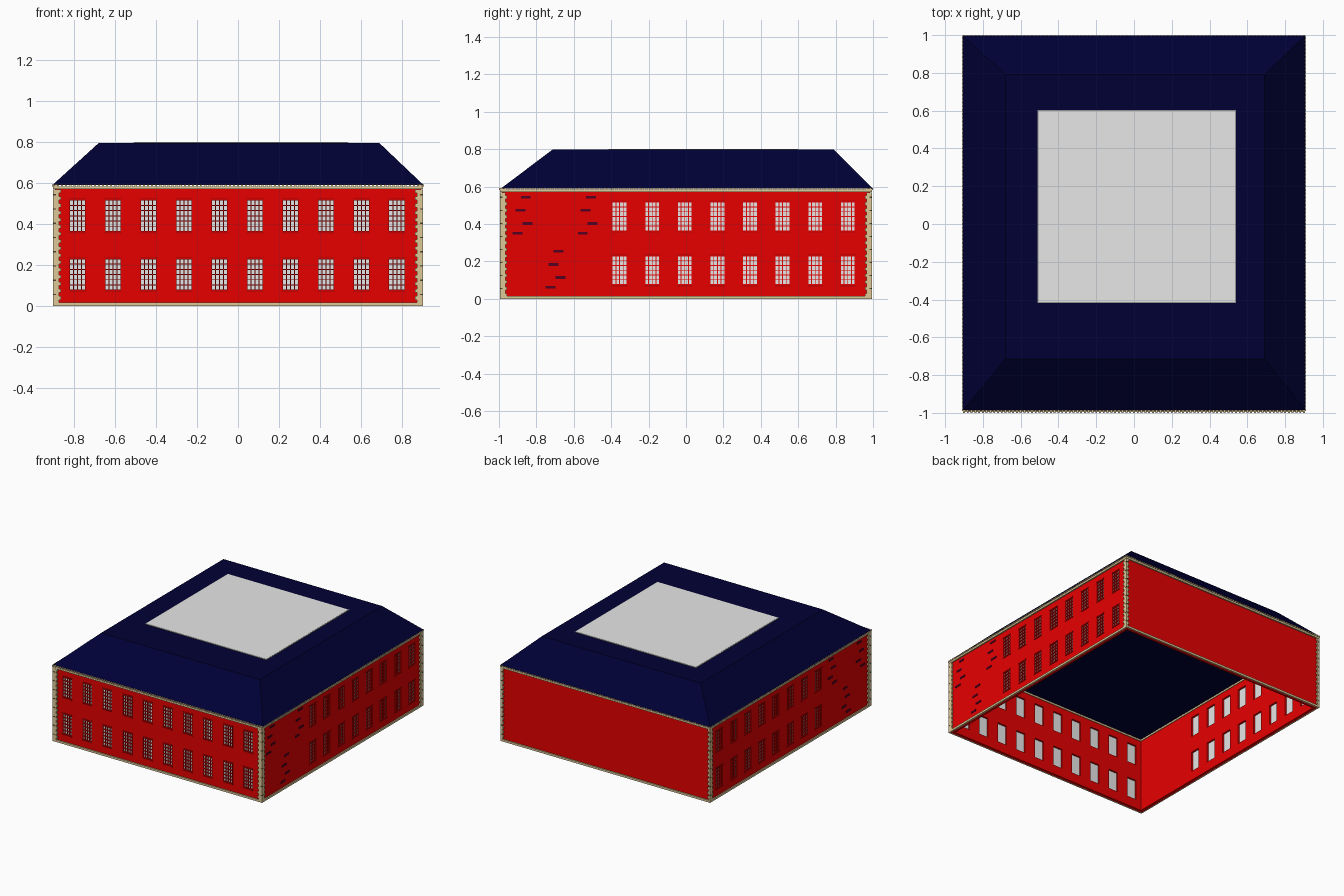
import bpy, bmesh
from mathutils import Vector, Matrix

cube = bpy.data.objects.get("Cube")
if cube:
    bpy.data.objects.remove(cube, do_unlink=True)


def material(name, r, g, b):
    m = bpy.data.materials.new(name)
    m.use_nodes = True
    m.diffuse_color = (r, g, b, 1)
    m.node_tree.nodes["Principled BSDF"].inputs["Base Color"].default_value = (r, g, b, 1)
    return m


RED = material("red brick", 0.83, 0, 0)
SILL = material("deep red brick", 0.55, 0, 0)
MAROON = material("maroon", 0.09, 0, 0.015)
NAVY = material("navy roof", 0, 0, 0.036)
STONE = material("cream stone", 0.74, 0.59, 0.31)
JOINT = material("dark joint", 0.08, 0.065, 0.03)
EDGE = material("mid grey", 0.3, 0.29, 0.27)
GLASS = material("pale grey", 0.8, 0.8, 0.8)

X, Y, Z = Vector((1, 0, 0)), Vector((0, 1, 0)), Vector((0, 0, 1))
# side: along axis, outward normal, distance of outer face, half length
SIDES = {
    "front": (X, -Y, 0.985, 0.895),
    "back": (X, Y, 0.985, 0.895),
    "right": (Y, X, 0.895, 0.96),
    "left": (Y, -X, 0.895, 0.96),
}
WALL_TOP, THICK = 0.57, 0.025
WIN_W, WIN_H = 0.083, 0.157
FLOORS = (0.153, 0.44)


def add_box(bm, center, size):
    bmesh.ops.create_cube(bm, size=1, matrix=Matrix.Translation(center) @ Matrix.Diagonal((*size, 1)))


def side_box(bm, side, u, z, d, su, sz, sd):
    """Box on a wall: u along it, z up, d outward from its face."""
    along, out, dist, _ = SIDES[side]
    size = [abs(along[i]) * su + abs(out[i]) * sd + Z[i] * sz for i in range(3)]
    add_box(bm, along * u + out * (dist + d) + Z * z, size)


def finish(name, bm, mat):
    mesh = bpy.data.meshes.new(name)
    bm.to_mesh(mesh)
    bm.free()
    mesh.materials.append(mat)
    ob = bpy.data.objects.new(name, mesh)
    bpy.context.scene.collection.objects.link(ob)
    return ob


def wall(side, centers):
    """Wall panel with window openings."""
    along, out, dist, half = SIDES[side]
    us = [-half] + [c + s * WIN_W / 2 for c in centers for s in (-1, 1)] + [half]
    zs = [0] + [c + s * WIN_H / 2 for c in FLOORS for s in (-1, 1)] + [WALL_TOP]
    bm = bmesh.new()
    for i in range(len(us) - 1):
        for j in range(len(zs) - 1):
            if i % 2 and j % 2:
                continue
            corners = ((us[i], zs[j]), (us[i + 1], zs[j]), (us[i + 1], zs[j + 1]), (us[i], zs[j + 1]))
            bm.faces.new([bm.verts.new(along * u + out * (dist - THICK / 2) + Z * z) for u, z in corners])
    bmesh.ops.remove_doubles(bm, verts=bm.verts, dist=0.0001)
    ob = finish(side + "_wall", bm, RED)
    mod = ob.modifiers.new("thickness", "SOLIDIFY")
    mod.thickness, mod.offset = THICK, 0


def windows(side, centers):
    """Panes, glazing bars, sills and lintels of one wall."""
    panes, bars, sills = bmesh.new(), bmesh.new(), bmesh.new()
    cols, rows, bar = 4, 6, 0.0045
    for c in centers:
        for z in FLOORS:
            side_box(panes, side, c, z, -0.009, WIN_W, WIN_H, 0.004)
            for i in range(cols + 1):
                side_box(bars, side, c + (i / cols - 0.5) * (WIN_W - bar), z, -0.003, bar, WIN_H, 0.008)
            for j in range(rows + 1):
                side_box(bars, side, c, z + (j / rows - 0.5) * (WIN_H - bar), -0.003, WIN_W, bar, 0.008)
            for s in (-1, 1):
                side_box(sills, side, c, z + s * (WIN_H / 2 + 0.004), 0.001, WIN_W, 0.007, 0.006)
    finish(side + "_window_panes", panes, GLASS)
    finish(side + "_glazing_bars", bars, RED)
    finish(side + "_sills_and_lintels", sills, SILL)


# Walls and windows
front_centers = [-0.785 + 0.1735 * i for i in range(10)]
side_centers = [-0.355 + 0.1743 * i for i in range(8)]
layout = {"front": front_centers, "right": side_centers, "left": side_centers, "back": []}
for side, centers in layout.items():
    wall(side, centers)
    if centers:
        windows(side, centers)

# Dark accent bricks in three clusters on the side walls
pattern = ((0, 0), (-0.028, -0.07), (0.01, -0.14), (-0.043, -0.192))
for side in ("right", "left"):
    bm = bmesh.new()
    for u, z in ((-0.857, 0.543), (-0.509, 0.543), (-0.681, 0.254)):
        for du, dz in pattern:
            side_box(bm, side, u + du, z + dz, 0.001, 0.053, 0.015, 0.006)
    finish(side + "_accent_bricks", bm, MAROON)

# Plinth, cornice and dentils around the building
plinth, cornice, dentils = bmesh.new(), bmesh.new(), bmesh.new()
for side, (along, out, dist, half) in SIDES.items():
    length = 1.808 if along == X else 1.988
    side_box(plinth, side, 0, 0.008, 0.003, length, 0.016, 0.012)
    side_box(cornice, side, 0, 0.577, -0.01, length, 0.014, 0.04)
    count = 90 if along == X else 98
    reach = 0.9 if along == X else 0.985
    for i in range(count + 1):
        side_box(dentils, side, (2 * i / count - 1) * reach, 0.588, 0.0, 0.01, 0.01, 0.03)
finish("plinth", plinth, STONE)
finish("cornice", cornice, STONE)
finish("dentils", dentils, STONE)

# Corner quoins with alternating long and short faces, narrow on the plain back
quoins, joints = bmesh.new(), bmesh.new()
step = 0.0174
for sx in (-1, 1):
    for sy in (-1, 1):
        for k in range(32):
            w, d = (0.038, 0.03) if k % 2 else (0.03, 0.038)
            if sy > 0:
                w -= 0.016
            z = 0.012 + step * (k + 0.5)
            add_box(quoins, (sx * (0.904 - w / 2), sy * (0.994 - d / 2), z), (w, d, step))
            if k % 4 == 2:
                add_box(joints, (sx * 0.8975, sy * 0.9875, z), (0.015, 0.015, 0.006))
finish("corner_quoins", quoins, STONE)
finish("quoin_joints", joints, JOINT)

# Hipped roof with a flat top
bm = bmesh.new()


def ring(x0, x1, y0, y1, z):
    return [bm.verts.new(p) for p in ((x0, y0, z), (x1, y0, z), (x1, y1, z), (x0, y1, z))]


low = ring(-0.907, 0.907, -0.988, 0.997, 0.591)
high = ring(-0.68, 0.69, -0.715, 0.792, 0.797)
bm.faces.new(low[::-1])
bm.faces.new(high)
for i in range(4):
    j = (i + 1) % 4
    bm.faces.new((low[i], low[j], high[j], high[i]))
finish("hipped_roof", bm, NAVY)

# Pale panel on the flat roof with a narrow grey edge
for name, mat, inset, z in (("roof_panel_edge", EDGE, 0, 0.798), ("roof_panel", GLASS, 0.005, 0.7995)):
    bm = bmesh.new()
    add_box(bm, (0.015, 0.092, z), (1.05 - 2 * inset, 1.022 - 2 * inset, 0.003))
    finish(name, bm, mat)
